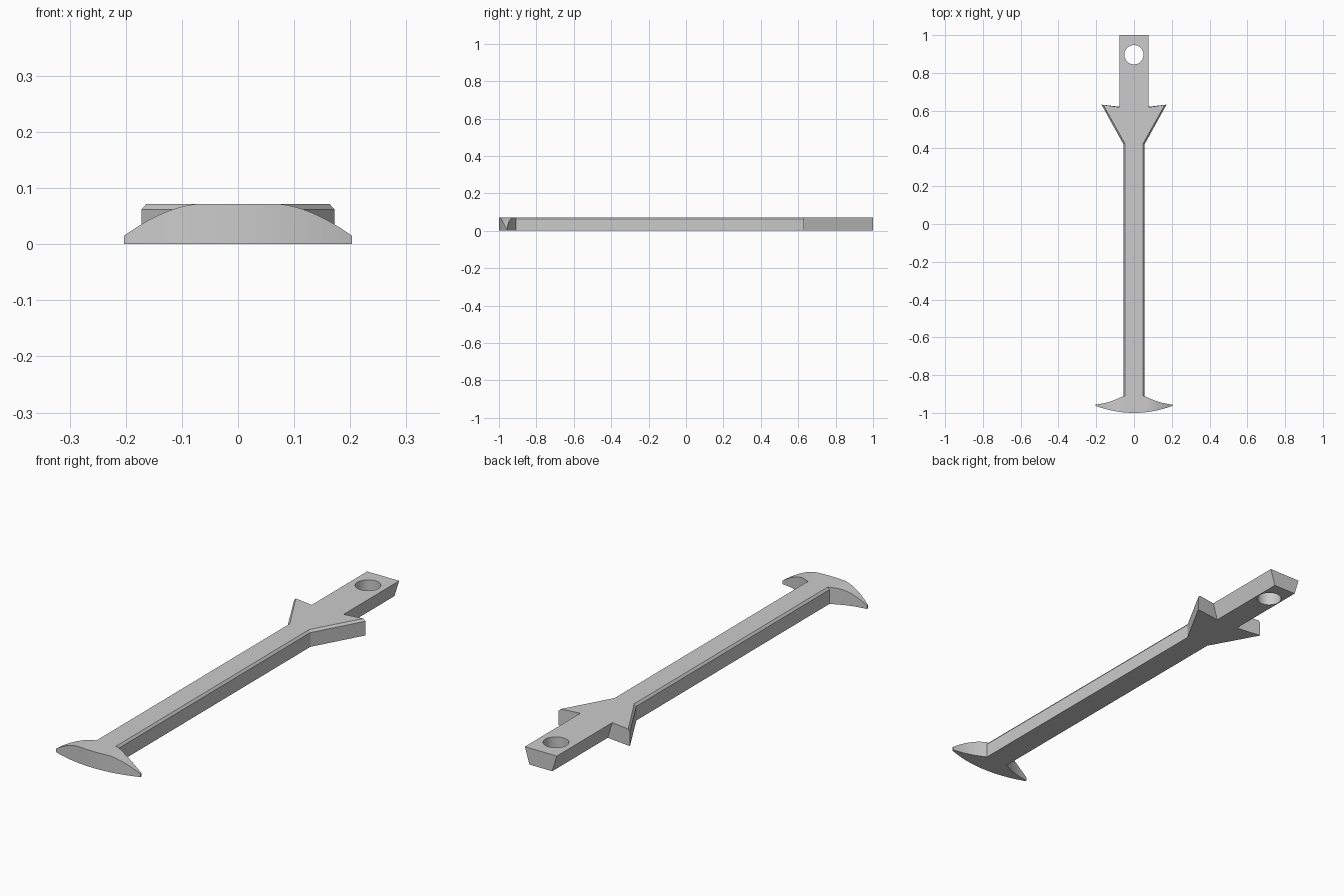
import bpy, bmesh, math

if "Cube" in bpy.data.objects:
    bpy.data.objects.remove(bpy.data.objects["Cube"], do_unlink=True)

H = 0.072        # overall thickness
BEVEL_Z = 0.062  # where the top chamfer starts
NECK_Y = -0.91   # shaft meets the head
JOIN_Y = 0.618   # barbs meet the tang

grey = bpy.data.materials.new("plain grey")
grey.use_nodes = True
grey.diffuse_color = (0.6, 0.6, 0.6, 1)
grey.node_tree.nodes["Principled BSDF"].inputs["Base Color"].default_value = (0.6, 0.6, 0.6, 1)


def loft(name, rings):
    """Skin a list of equal-length vertex loops and cap both ends."""
    bm = bmesh.new()
    loops = [[bm.verts.new(p) for p in ring] for ring in rings]
    n = len(loops[0])
    for a, b in zip(loops, loops[1:]):
        for i in range(n):
            j = (i + 1) % n
            bm.faces.new((a[i], a[j], b[j], b[i]))
    bm.faces.new(loops[0][::-1])
    bm.faces.new(loops[-1])
    bmesh.ops.recalc_face_normals(bm, faces=bm.faces)
    mesh = bpy.data.meshes.new(name)
    bm.to_mesh(mesh)
    bm.free()
    mesh.materials.append(grey)
    obj = bpy.data.objects.new(name, mesh)
    bpy.context.collection.objects.link(obj)
    return obj


def mirrored(half, z):
    """Close a right-hand outline with its mirror image at height z."""
    return [(x, y, z) for x, y in half] + [(-x, y, z) for x, y in reversed(half)]


# Shaft with swept barbs, chamfered along the upper outer edges
def shaft_outline(w, fork_y, tip, root):
    return [(w, NECK_Y), (w, fork_y), tip, (root, JOIN_Y)]


lower = shaft_outline(0.055, 0.42, (0.172, 0.632), 0.055)
middle = shaft_outline(0.055, 0.42, (0.172, 0.632), 0.074)
upper = shaft_outline(0.047, 0.424, (0.163, 0.631), 0.077)
loft("shaft_with_barbs", [mirrored(lower, 0), mirrored(middle, BEVEL_Z), mirrored(upper, H)])

# Tang, narrower underneath
tang = loft("tang", [[(-0.055, y, 0), (0.055, y, 0), (0.077, y, H), (-0.077, y, H)]
                     for y in (JOIN_Y, 1.0)])

# Round hole through the tang
bpy.ops.mesh.primitive_cylinder_add(vertices=48, radius=0.051, depth=0.4, location=(0, 0.896, 0))
cutter = bpy.context.object
cutter.name = "hole_cutter"
cutter.hide_render = True
cut = tang.modifiers.new("hole", 'BOOLEAN')
cut.operation = 'DIFFERENCE'
cut.solver = 'EXACT'
cut.object = cutter
bpy.context.view_layer.objects.active = tang
bpy.ops.object.modifier_apply(modifier=cut.name)
bpy.data.objects.remove(cutter, do_unlink=True)


# Crescent head: curved front, concave back and a top that falls to the tips
TIP = 0.203


def head_section(x):
    a = abs(x)
    front = -1 + 0.037 * (a / TIP) ** 2
    t = max(0, (a - 0.055) / (TIP - 0.055))
    back = NECK_Y - 0.046 * t - 0.008 * math.sin(math.pi * t)
    s = max(0, (a - 0.065) / (TIP - 0.065))
    top = H - 0.057 * s ** 1.75
    return [(x, front, 0), (x, back, 0), (x, back, top), (x, front, top)]


side = [0.055 + (TIP - 0.055) * i / 16 for i in range(17)]
xs = [-x for x in reversed(side)] + [-0.028, 0, 0.028] + side
head = loft("crescent_head", [head_section(x) for x in xs])

# Smooth the curved walls, keep the crisp edges
for obj in (head, tang):
    bpy.ops.object.select_all(action='DESELECT')
    obj.select_set(True)
    bpy.context.view_layer.objects.active = obj
    bpy.ops.object.shade_smooth_by_angle(angle=math.radians(30))
